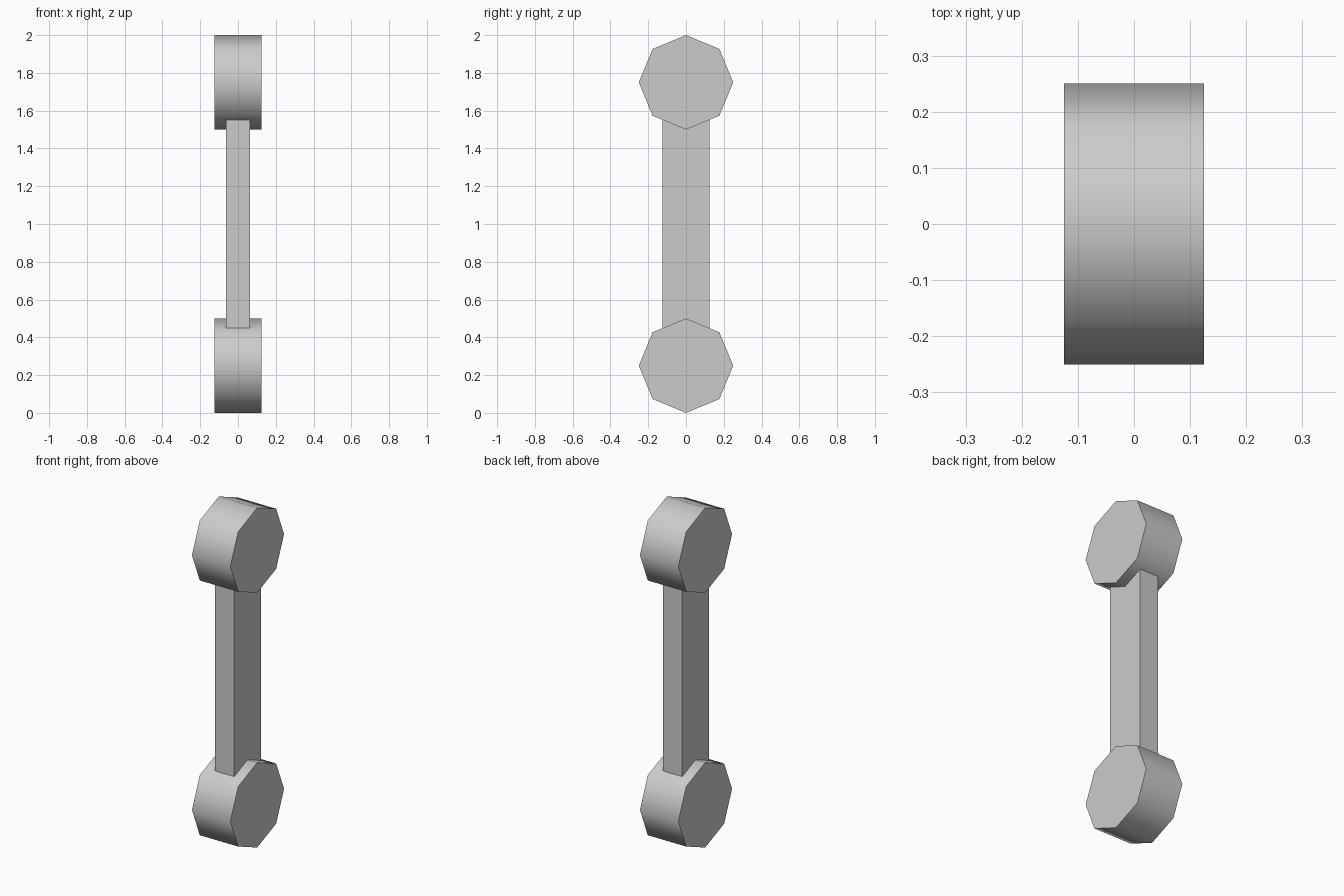
import bpy
from math import radians

if "Cube" in bpy.data.objects:
    bpy.data.objects.remove(bpy.data.objects["Cube"])


def end_knob(name, z):
    # Eight-sided drum lying along x, smooth around the rim with crisp caps
    bpy.ops.mesh.primitive_cylinder_add(vertices=8, radius=0.25, depth=0.25,
                                        location=(0, 0, z),
                                        rotation=(0, radians(90), 0))
    knob = bpy.context.object
    knob.name = name
    bpy.ops.object.transform_apply(location=False, rotation=True, scale=True)
    bpy.ops.object.shade_smooth_by_angle(angle=radians(60))


end_knob("lower_knob", 0.25)
end_knob("upper_knob", 1.75)

# Flat connecting bar, its ends sunk into both knobs
bpy.ops.mesh.primitive_cube_add(size=1, location=(0, 0, 1))
bar = bpy.context.object
bar.name = "connecting_bar"
bar.scale = (0.125, 0.25, 1.5)
bpy.ops.object.transform_apply(location=False, rotation=False, scale=True)
